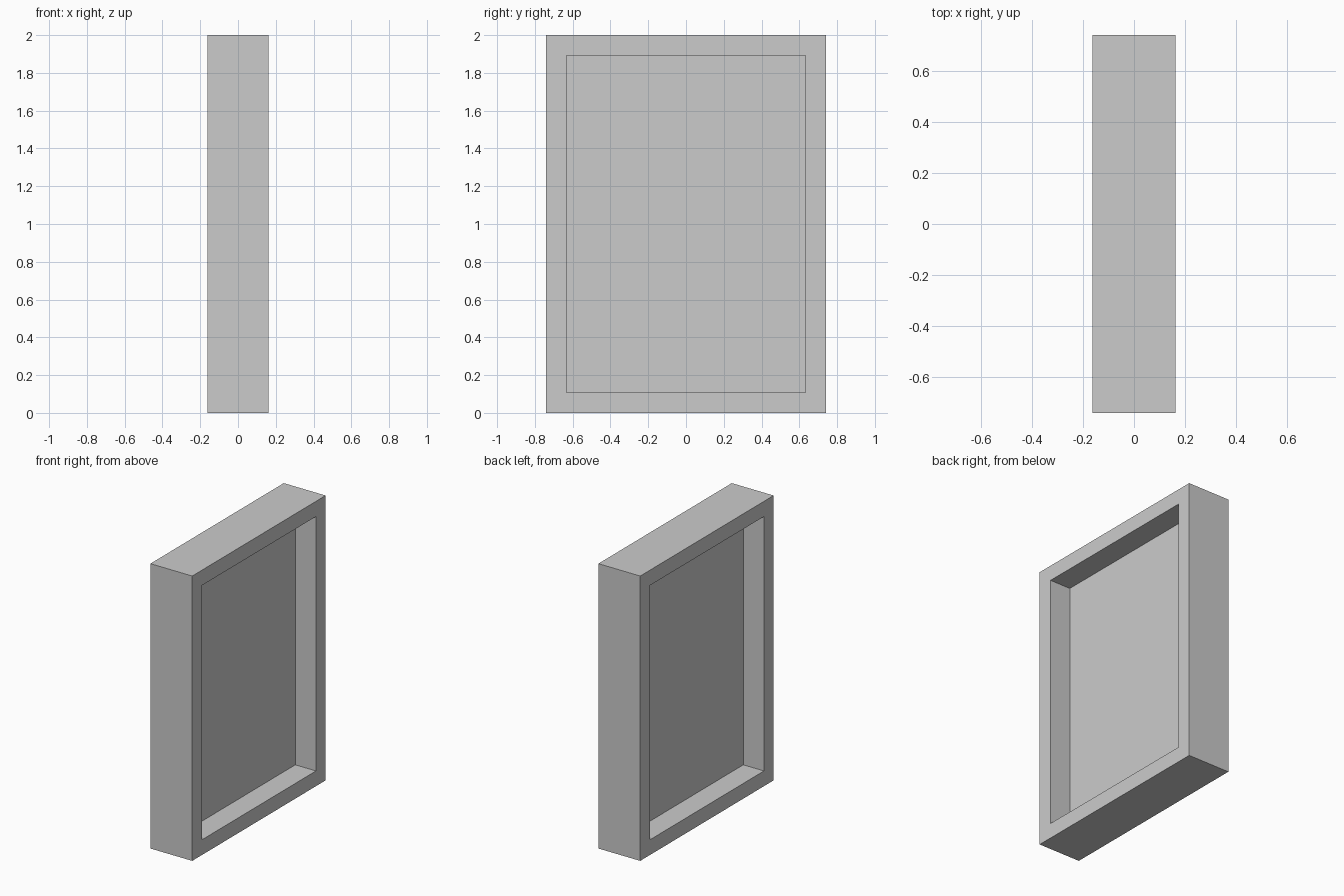
import bpy
import bmesh
from mathutils import Matrix, Vector

cube = bpy.data.objects.get("Cube")
if cube:
    bpy.data.objects.remove(cube, do_unlink=True)

HALF_X, HALF_Y, HEIGHT = 0.1625, 0.74, 2.0
BORDER = 0.107
PANEL = 0.004

# Single plain grey finish
grey = bpy.data.materials.new("plain_grey")
grey.use_nodes = True
colour = (0.6, 0.6, 0.6, 1)
grey.diffuse_color = colour
grey.node_tree.nodes["Principled BSDF"].inputs["Base Color"].default_value = colour


def finish(name, bm):
    mesh = bpy.data.meshes.new(name)
    bm.to_mesh(mesh)
    bm.free()
    mesh.materials.append(grey)
    obj = bpy.data.objects.new(name, mesh)
    bpy.context.collection.objects.link(obj)
    return obj


def box(bm, size):
    move = Matrix.Translation((0, 0, HEIGHT / 2))
    bmesh.ops.create_cube(bm, size=1, matrix=move @ Matrix.Diagonal((*size, 1)))


# Deep rectangular frame: inset both broad faces, then bridge the opening
bm = bmesh.new()
box(bm, (2 * HALF_X, 2 * HALF_Y, HEIGHT))
broad = [f for f in bm.faces if abs(f.normal.x) > 0.9]
bmesh.ops.inset_individual(bm, faces=broad, thickness=BORDER, use_even_offset=True)
rims = [e for f in broad for e in f.edges]
bmesh.ops.delete(bm, geom=broad, context="FACES_ONLY")
bmesh.ops.bridge_loops(bm, edges=rims)
bmesh.ops.recalc_face_normals(bm, faces=bm.faces)
finish("frame", bm)

# Thin panel midway through the frame, recessed equally on both sides
bm = bmesh.new()
box(bm, (PANEL, 2 * (HALF_Y - BORDER), HEIGHT - 2 * BORDER))
finish("centre_panel", bm)
